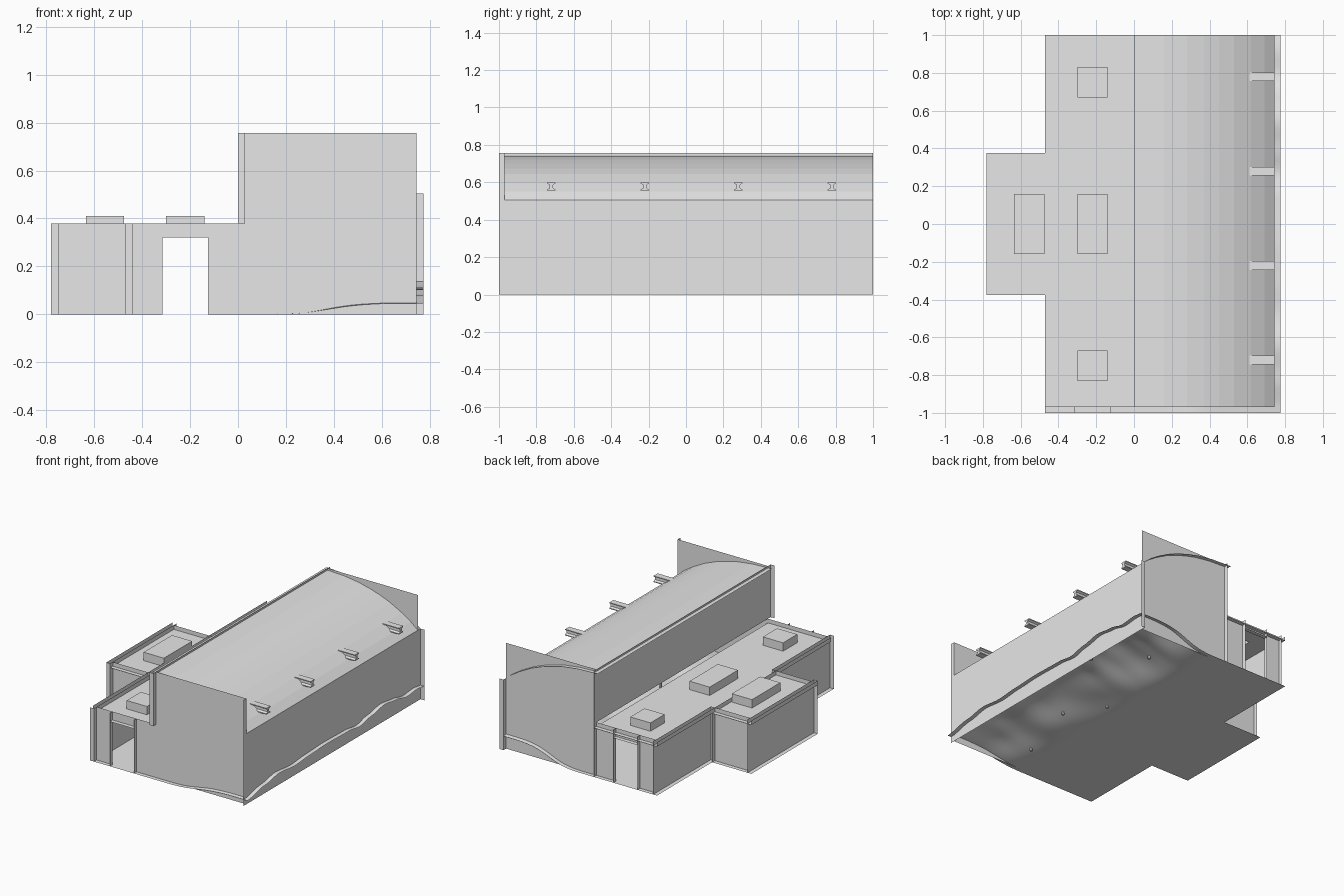
import bpy, bmesh, math

if "Cube" in bpy.data.objects:
    bpy.data.objects.remove(bpy.data.objects["Cube"])

grey = bpy.data.materials.new("plain_grey")
grey.diffuse_color = (0.8, 0.8, 0.8, 1)
grey.use_nodes = True
grey.node_tree.nodes["Principled BSDF"].inputs["Base Color"].default_value = grey.diffuse_color


def make(name, verts, faces):
    me = bpy.data.meshes.new(name)
    me.from_pydata(verts, [], faces)
    me.update()
    me.materials.append(grey)
    ob = bpy.data.objects.new(name, me)
    bpy.context.collection.objects.link(ob)
    return ob


def sheets(name, rects):
    """Flat axis-aligned sheets; each is (x0, x1, y0, y1, z0, z1) with one equal pair."""
    v, f = [], []
    for x0, x1, y0, y1, z0, z1 in rects:
        n = len(v)
        if x0 == x1:
            v += [(x0, y0, z0), (x0, y1, z0), (x0, y1, z1), (x0, y0, z1)]
        elif y0 == y1:
            v += [(x0, y0, z0), (x1, y0, z0), (x1, y0, z1), (x0, y0, z1)]
        else:
            v += [(x0, y0, z0), (x1, y0, z0), (x1, y1, z0), (x0, y1, z0)]
        f.append((n, n + 1, n + 2, n + 3))
    return make(name, v, f)


T = 0.03                       # depth of every wall flange
H, C, TOP = 0.38, 0.35, 0.757  # wing wall top, wing ceiling, hall top
DL, DR, DH = -0.315, -0.125, 0.32
XR = 0.745

# Flat floor of the passage and the side bay
sheets("passage_floor", [(-0.47, T, -1, 1, 0, 0), (-0.78, -0.47, -0.375, 0.375, 0, 0)])

# End walls: tall hall sheet, door wall with jambs, and flanges
for name, s in (("front_wall", -1), ("back_wall", 1)):
    y = s * 0.97
    ya, yb = sorted((y, s))
    xf = XR if s < 0 else T
    sheets(name, [
        (T, XR, y, y, 0, TOP), (xf, xf, ya, yb, 0, TOP),
        (DR, T, y, y, 0, H), (-0.44, DL, y, y, 0, H), (DL, DR, y, y, DH, H)])
    sheets(name + "_door_frame", [
        (DL, DL, ya, yb, 0, H), (DR, DR, ya, yb, 0, H), (DL, DR, ya, yb, DH, DH)])

# Hall side walls, each with one end flange
sheets("hall_right_wall", [(XR, XR, -1, 1, 0, 0.505), (XR, XR + T, 1, 1, 0, 0.505)])
sheets("hall_left_wall", [(T, T, -1, 1, H, TOP), (0, T, -1, -1, H, TOP)])

# Passage outer wall, open towards the bay
sheets("passage_left_wall", [
    (-0.44, -0.44, -1, -0.345, 0, H), (-0.44, -0.44, 0.345, 1, 0, H),
    (-0.47, -0.44, -1, -1, 0, H)])

# Side bay walls
sheets("bay_walls", [
    (-0.75, -0.75, -0.375, 0.375, 0, H), (-0.78, -0.75, -0.375, -0.375, 0, H),
    (-0.75, -0.44, -0.345, -0.345, 0, H), (-0.75, -0.44, 0.345, 0.345, 0, H),
    (-0.47, -0.47, -0.375, -0.345, 0, H), (-0.47, -0.47, 0.345, 0.375, 0, H)])


# Ceilings with raised light wells
def ceiling(name, x0, x1, y0, y1, wx0, wx1, wells):
    r = [(x0, wx0, y0, y1, C, C), (wx1, x1, y0, y1, C, C), (x0, x0, y0, y1, C, H)]
    edges = [y0] + [e for w in wells for e in w] + [y1]
    for a, b in zip(edges[::2], edges[1::2]):
        r.append((wx0, wx1, a, b, C, C))
    for a, b in wells:
        r += [(wx0, wx1, a, b, 0.41, 0.41),
              (wx0, wx0, a, b, C, 0.41), (wx1, wx1, a, b, C, 0.41),
              (wx0, wx1, a, a, C, 0.41), (wx0, wx1, b, b, C, 0.41)]
    sheets(name, r)


ceiling("passage_ceiling", -0.47, T, -0.97, 1, -0.30, -0.14,
        [(-0.83, -0.67), (-0.16, 0.16), (0.67, 0.83)])
ceiling("bay_ceiling", -0.78, -0.47, -0.375, 0.375, -0.635, -0.475, [(-0.16, 0.16)])

# Curved hall roof
arc = [(0, 0.745), (0.16, 0.738), (0.28, 0.722), (0.37, 0.70), (0.45, 0.675),
       (0.53, 0.643), (0.62, 0.595), (0.69, 0.55), (XR, 0.505)]
n = len(arc)
roof = make("hall_roof", [(x, y, z) for y in (-0.97, 1) for x, z in arc],
            [(i, i + 1, n + i + 1, n + i) for i in range(n - 1)])

# Roof beams with an H-shaped section
half = [(-0.023, 0.6), (0.023, 0.6), (0.023, 0.594), (0.009, 0.586)]
sec = half + [(y, 1.155 - z) for y, z in reversed(half)]
sec = half + [(0.009, 0.569), (0.023, 0.561), (0.023, 0.555), (-0.023, 0.555),
              (-0.023, 0.561), (-0.009, 0.569), (-0.009, 0.586), (-0.023, 0.594)]
m = len(sec)
for k in range(4):
    yc = -0.72 + 0.5 * k
    make("roof_beam_%d" % (k + 1),
         [(x, yc + y, z) for x in (T, XR) for y, z in sec],
         [(i, (i + 1) % m, m + (i + 1) % m, m + i) for i in range(m)]
         + [tuple(range(m))[::-1], tuple(range(m, 2 * m))])

# Uneven ground inside the hall, rising towards the right wall
rim = [(-1, 0.045), (-0.8, 0.08), (-0.64, 0.105), (-0.47, 0.09), (-0.3, 0.102),
       (-0.1, 0.11), (0.15, 0.105), (0.27, 0.09), (0.4, 0.115), (0.55, 0.14),
       (0.68, 0.125), (0.8, 0.1), (0.92, 0.11), (1.01, 0.1)]


def ground(x, y):
    for (a, za), (b, zb) in zip(rim, rim[1:]):
        if a <= y <= b:
            t = (y - a) / (b - a)
            t = t * t * (3 - 2 * t)
            h = za + (zb - za) * t
            break
    s = max(0, min(1, (x - 0.15) / 0.5))
    s = s * s * (3 - 2 * s)
    bump = 0.012 * math.sin(9 * x + 3 * y) * math.sin(7 * y + 1) * s * (1 - s) * 4
    return max(0, h * s + bump)


NX, NY = 24, 60
gv = [(T + (0.775 - T) * i / NX, -1 + 2 * j / NY) for j in range(NY + 1) for i in range(NX + 1)]
W = NX + 1
terrain = make("hall_ground", [(x, y, ground(x, y)) for x, y in gv],
               [(j * W + i, j * W + i + 1, j * W + W + i + 1, j * W + W + i)
                for j in range(NY) for i in range(NX)])
for p in terrain.data.polygons:
    p.use_smooth = True

# Small pegs standing in the ground
for k, (x, y) in enumerate([(0.65, 0.33), (0.70, -0.49), (0.39, -0.27),
                            (0.25, 0.02), (0.40, 0.63), (0.27, -0.74)]):
    bm = bmesh.new()
    bmesh.ops.create_cone(bm, cap_ends=True, segments=8, radius1=0.01, radius2=0.007, depth=0.08)
    z = max(0.04, ground(x, y) + 0.02)
    bmesh.ops.translate(bm, verts=bm.verts, vec=(x, y, z))
    peg = make("ground_peg_%d" % (k + 1), [], [])
    bm.to_mesh(peg.data)
    bm.free()
